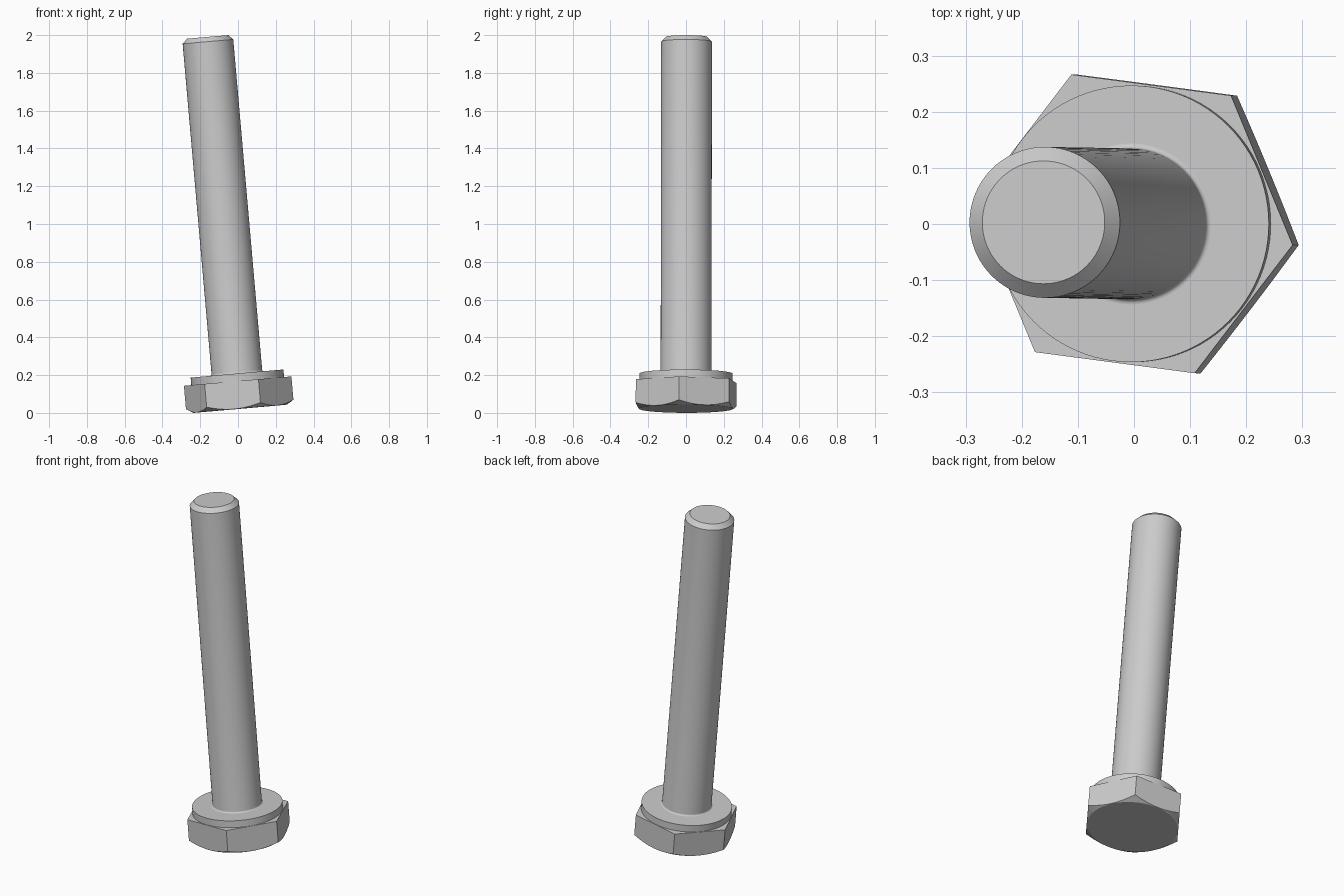
import bpy
import bmesh
from math import cos, sin, pi, radians, tan
from mathutils import Vector, Matrix

cube = bpy.data.objects.get("Cube")
if cube:
    bpy.data.objects.remove(cube, do_unlink=True)

SEGMENTS = 96
FLAT = 0.2495          # half width across the hexagon flats
HEX_TOP = 0.147
COLLAR_TOP = 0.187
LENGTH = 1.976
SHAFT = 0.1345
CHAMFER = 0.025

steel = bpy.data.materials.new("grey steel")
steel.use_nodes = True
colour = (0.6, 0.6, 0.6, 1)
steel.diffuse_color = colour
steel.node_tree.nodes["Principled BSDF"].inputs["Base Color"].default_value = colour

# The whole bolt leans along this axis
axis = Vector((-0.0875, 0.0015, 1)).normalized()
lean = Vector((0, 0, 1)).rotation_difference(axis).to_matrix().to_4x4()
pose = Matrix.Translation((0.011, 0, 0.0218)) @ lean @ Matrix.Rotation(radians(-7.5), 4, "Z")


def loft(name, rings):
    """Skin a closed stack of rings; each maps an angle to (radius, height)."""
    bm = bmesh.new()
    loops = []
    for ring in rings:
        loop = []
        for i in range(SEGMENTS):
            a = 2 * pi * i / SEGMENTS
            r, h = ring(a)
            loop.append(bm.verts.new((r * cos(a), r * sin(a), h)))
        loops.append(loop)
    for low, high in zip(loops, loops[1:]):
        for i in range(SEGMENTS):
            j = (i + 1) % SEGMENTS
            bm.faces.new((low[i], low[j], high[j], high[i]))
    bm.faces.new(loops[0][::-1])
    bm.faces.new(loops[-1])
    mesh = bpy.data.meshes.new(name)
    bm.to_mesh(mesh)
    bm.free()
    mesh.materials.append(steel)
    obj = bpy.data.objects.new(name, mesh)
    bpy.context.collection.objects.link(obj)
    obj.matrix_world = pose
    bpy.ops.object.select_all(action="DESELECT")
    obj.select_set(True)
    bpy.context.view_layer.objects.active = obj
    bpy.ops.object.shade_smooth_by_angle(angle=radians(20))
    return obj


def circle(r, h):
    return lambda a: (r, h)


def hex_radius(a):
    return FLAT / cos(a % (pi / 3) - pi / 6)


# Hexagonal head, its underside corners cut by a shallow cone
rim = FLAT - 0.002
loft("hex_head", [
    circle(rim, 0),
    lambda a: (hex_radius(a), (hex_radius(a) - rim) * tan(pi / 6)),
    lambda a: (hex_radius(a), HEX_TOP),
])

# Round bearing collar on the head
loft("collar", [circle(0.2465, HEX_TOP - 0.01), circle(0.2465, COLLAR_TOP)])

# Plain shaft with a small root fillet and a chamfered tip
fillet = 0.009
root = [circle(SHAFT + fillet * (1 - sin(t)), COLLAR_TOP + fillet * (1 - cos(t)))
        for t in (i * pi / 12 for i in range(7))]
loft("shaft", root + [
    circle(SHAFT, LENGTH - CHAMFER),
    circle(SHAFT - CHAMFER, LENGTH),
])
